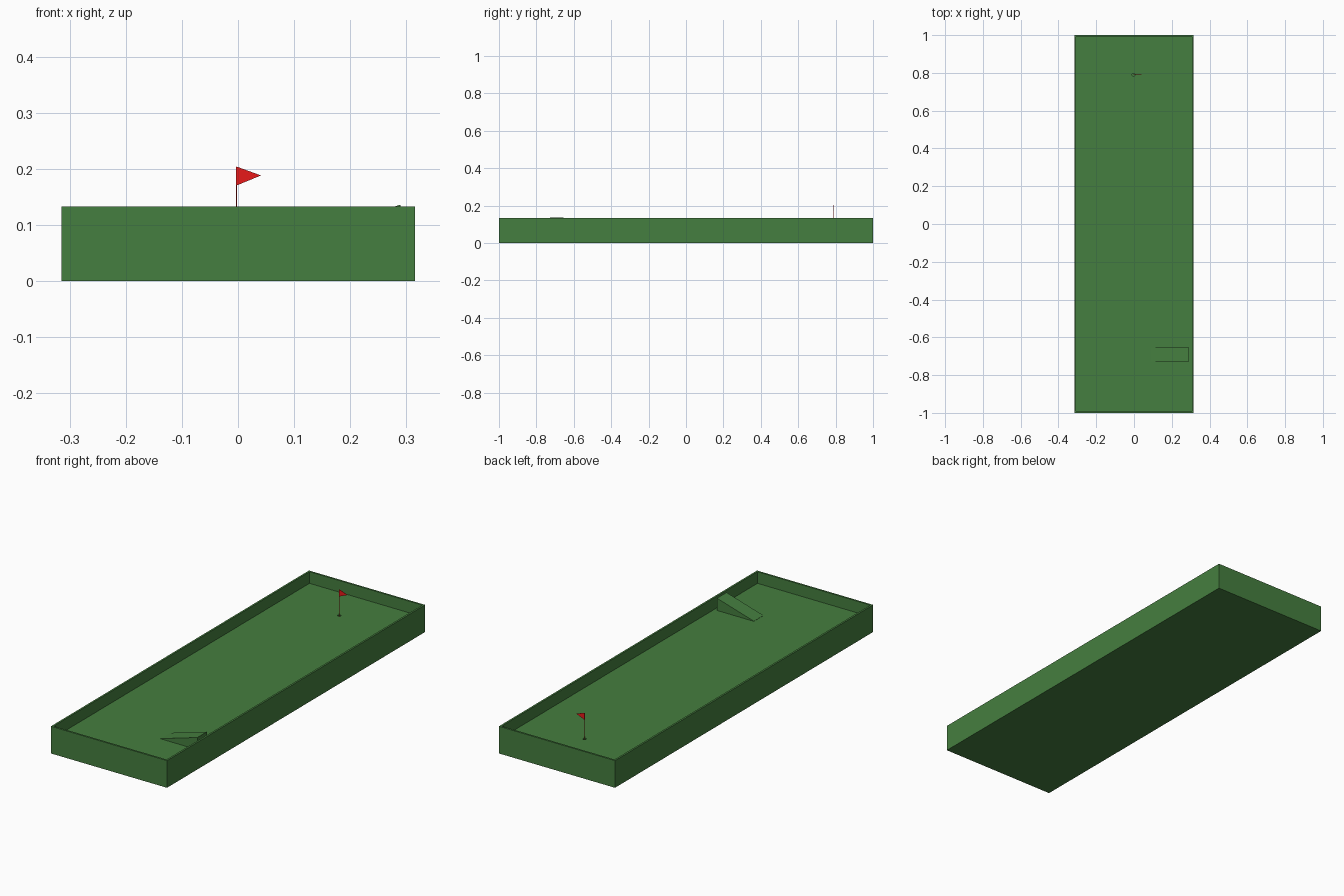
import bpy, bmesh, math

if "Cube" in bpy.data.objects:
    bpy.data.objects.remove(bpy.data.objects["Cube"])

W, L, H = 0.63, 2.0, 0.133      # outer size
WALL, FLOOR = 0.013, 0.076      # wall thickness, putting surface height
PX, PY = -0.003, 0.79           # pin position


def material(name, rgb):
    m = bpy.data.materials.new(name)
    m.diffuse_color = (*rgb, 1)
    m.use_nodes = True
    m.node_tree.nodes["Principled BSDF"].inputs["Base Color"].default_value = m.diffuse_color
    return m


green = material("turf_green", (0.06, 0.21, 0.05))
red = material("flag_red", (0.8, 0.01, 0.01))


def finish(name, bm, mat):
    bmesh.ops.recalc_face_normals(bm, faces=bm.faces)
    me = bpy.data.meshes.new(name)
    bm.to_mesh(me)
    bm.free()
    me.materials.append(mat)
    ob = bpy.data.objects.new(name, me)
    bpy.context.collection.objects.link(ob)
    return ob


def prism(name, profile, y, depth, mat):
    """Extrude an x-z profile along y."""
    bm = bmesh.new()
    face = bm.faces.new([bm.verts.new((x, y, z)) for x, z in profile])
    ext = bmesh.ops.extrude_face_region(bm, geom=[face])["geom"]
    bmesh.ops.translate(bm, vec=(0, depth, 0),
                        verts=[v for v in ext if isinstance(v, bmesh.types.BMVert)])
    return finish(name, bm, mat)


def cylinder(name, r, z0, z1, sides, mat):
    bm = bmesh.new()
    bmesh.ops.create_cone(bm, cap_ends=True, segments=sides,
                          radius1=r, radius2=r, depth=z1 - z0)
    bmesh.ops.translate(bm, verts=bm.verts, vec=(PX, PY, (z0 + z1) / 2))
    return finish(name, bm, mat)


# Walled tray: inset the top of a box and sink it to the putting surface
bm = bmesh.new()
bmesh.ops.create_cube(bm, size=1)
for v in bm.verts:
    v.co = (v.co.x * W, v.co.y * L, (v.co.z + 0.5) * H)
top = max(bm.faces, key=lambda f: f.calc_center_median().z)
bmesh.ops.inset_region(bm, faces=[top], thickness=WALL)
sunk = bmesh.ops.extrude_face_region(bm, geom=[top])["geom"]
bmesh.ops.translate(bm, vec=(0, 0, FLOOR - H),
                    verts=[v for v in sunk if isinstance(v, bmesh.types.BMVert)])
if top.is_valid:
    bm.faces.remove(top)
course = finish("course_tray", bm, green)

# Hole cut into the putting surface
cutter = cylinder("hole_cutter", 0.008, FLOOR - 0.03, FLOOR + 0.02, 24, green)
cutter.hide_render = True
cutter.hide_set(True)
cut = course.modifiers.new("hole", "BOOLEAN")
cut.operation = "DIFFERENCE"
cut.solver = "EXACT"
cut.object = cutter

# Ramp against the right-hand wall
prism("ramp", [(0.09, FLOOR), (0.29, FLOOR), (0.29, 0.136), (0.09, FLOOR + 0.001)],
      -0.728, 0.074, green)

# Pin and pennant
cylinder("flag_pole", 0.001, FLOOR - 0.03, 0.203, 12, red)
prism("flag", [(PX, 0.204), (PX, 0.170), (0.041, 0.188)], PY - 0.001, 0.002, red)
